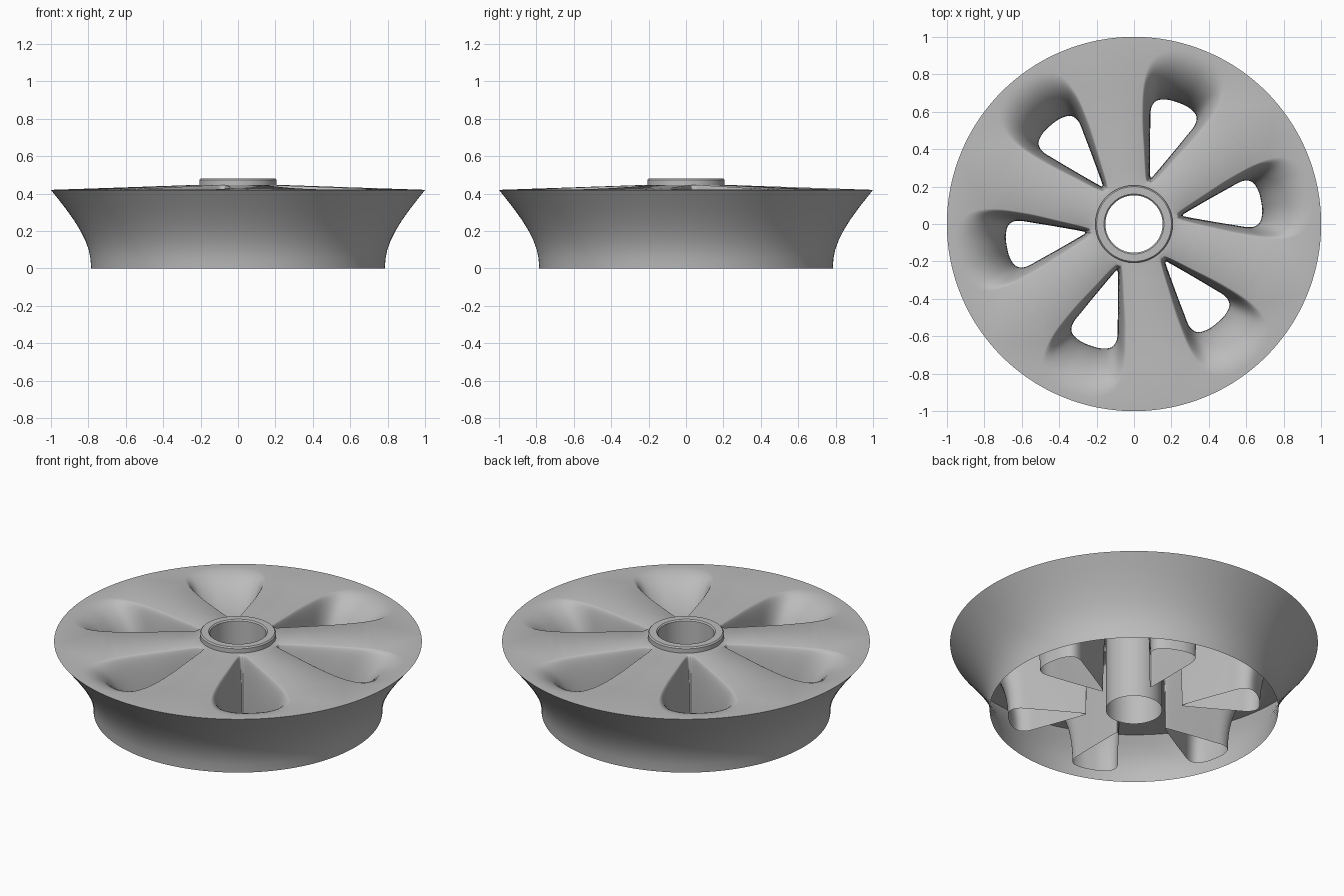
import bpy
import bmesh
from math import cos, sin, pi, radians, sqrt
from mathutils import Vector

cube = bpy.data.objects.get("Cube")
if cube:
    bpy.data.objects.remove(cube, do_unlink=True)

STEPS = 192        # sides of every turned part
POCKETS = 6
RINGS = 16         # rows down each pocket wall
RIM_Z, HUB_R = 0.42, 0.207

grey = bpy.data.materials.new("satin_grey")
grey.use_nodes = True
colour = (0.5, 0.5, 0.5, 1)
grey.diffuse_color = colour
grey.node_tree.nodes["Principled BSDF"].inputs["Base Color"].default_value = colour


def finish(bm, name):
    mesh = bpy.data.meshes.new(name)
    bm.to_mesh(mesh)
    bm.free()
    mesh.materials.append(grey)
    obj = bpy.data.objects.new(name, mesh)
    bpy.context.collection.objects.link(obj)
    bpy.ops.object.select_all(action="DESELECT")
    obj.select_set(True)
    bpy.context.view_layer.objects.active = obj
    bpy.ops.object.shade_smooth_by_angle(angle=radians(40))
    return obj


def lathe(name, profile):
    """Turn an (r, z) profile, listed bottom to top on the outside, round z."""
    bm = bmesh.new()
    rows = [[bm.verts.new((r * cos(2 * pi * i / STEPS), r * sin(2 * pi * i / STEPS), z))
             for i in range(STEPS)] for r, z in profile]
    for low, high in zip(rows, rows[1:]):
        for i in range(STEPS):
            j = (i + 1) % STEPS
            bm.faces.new((low[i], low[j], high[j], high[i]))
    return finish(bm, name)


def smooth_loop(half, per=6):
    """Mirror half an outline across its axis and smooth it into a closed loop."""
    pts = [Vector(p) for p in half]
    pts += [Vector((p.x, -p.y)) for p in pts[-2:0:-1]]
    n, out = len(pts), []
    for k in range(n):
        a, b, c, d = (pts[(k + o) % n] for o in (-1, 0, 1, 2))
        for s in range(per):
            t = s / per
            out.append(0.5 * (2 * b + (c - a) * t + (2 * a - 5 * b + 4 * c - d) * t ** 2
                              + (3 * b - a - 3 * c + d) * t ** 3))
    return out


def cone_z(r):
    return RIM_Z + 0.027 * (1 - r) / (1 - HUB_R)


# Outer skirt
lathe("outer_skirt", [(0.785, 0), (0.788, 0.05), (0.798, 0.1), (0.816, 0.15), (0.841, 0.2),
                      (0.878, 0.26), (0.921, 0.32), (0.96, 0.37), (1, RIM_Z)])

# Hub collar with the bore running down to the base
lathe("hub_and_bore", [(HUB_R, 0.44), (HUB_R, 0.473), (0.2, 0.48), (0.16, 0.48),
                       (0.153, 0.473), (0.153, 0)])

# Pocket outlines: wide mouth at the face, narrow teardrop at the base
mouth = smooth_loop([(0.235, 0), (0.25, 0.025), (0.39, 0.088), (0.56, 0.16),
                     (0.74, 0.213), (0.87, 0.205), (0.945, 0.12), (0.965, 0)])
throat = smooth_loop([(0.265, 0), (0.285, 0.012), (0.41, 0.058), (0.53, 0.1),
                      (0.61, 0.125), (0.66, 0.112), (0.685, 0.06), (0.69, 0)])

# Spoked face: a shallow cone filled between rim, hub and pocket mouths
bm = bmesh.new()
borders, pockets = [], []


def border(verts):
    borders.extend(bm.edges.new((verts[i - 1], verts[i])) for i in range(len(verts)))


for radius in (1, HUB_R):
    border([bm.verts.new((radius * cos(2 * pi * i / STEPS), radius * sin(2 * pi * i / STEPS), 0))
            for i in range(STEPS)])
for k in range(POCKETS):
    turn = radians(10) + 2 * pi * k / POCKETS
    ca, sa = cos(turn), sin(turn)
    ring = [bm.verts.new((p.x * ca - p.y * sa, p.x * sa + p.y * ca, 0)) for p in mouth]
    border(ring)
    pockets.append((ca, sa, ring))
bmesh.ops.triangle_fill(bm, edges=borders, use_beauty=True, normal=(0, 0, 1))
for v in bm.verts:
    v.co.z = cone_z(v.co.xy.length)
for f in bm.faces:
    f.normal_update()
    if f.normal.z < 0:
        f.normal_flip()

# Pocket walls: flared at the mouth, almost upright at the base
for ca, sa, ring in pockets:
    tops = [v.co.z for v in ring]
    upper = ring
    for row in range(1, RINGS + 1):
        t = cos(pi / 2 * row / RINGS)
        flare = 1 - sqrt(max(0, 1 - t ** 2))
        lower = []
        for m, q, top in zip(mouth, throat, tops):
            p = q.lerp(m, flare)
            lower.append(bm.verts.new((p.x * ca - p.y * sa, p.x * sa + p.y * ca, top * t)))
        for i in range(len(ring)):
            face = bm.faces.new((upper[i - 1], lower[i - 1], lower[i], upper[i]))
            face.normal_update()
        upper = lower
# Make every wall face into its pocket, matching the upward face
walls = [f for f in bm.faces if len(f.verts) == 4]
if sum(f.normal.z for f in walls) < 0:
    bmesh.ops.reverse_faces(bm, faces=walls)
finish(bm, "spoked_face")
